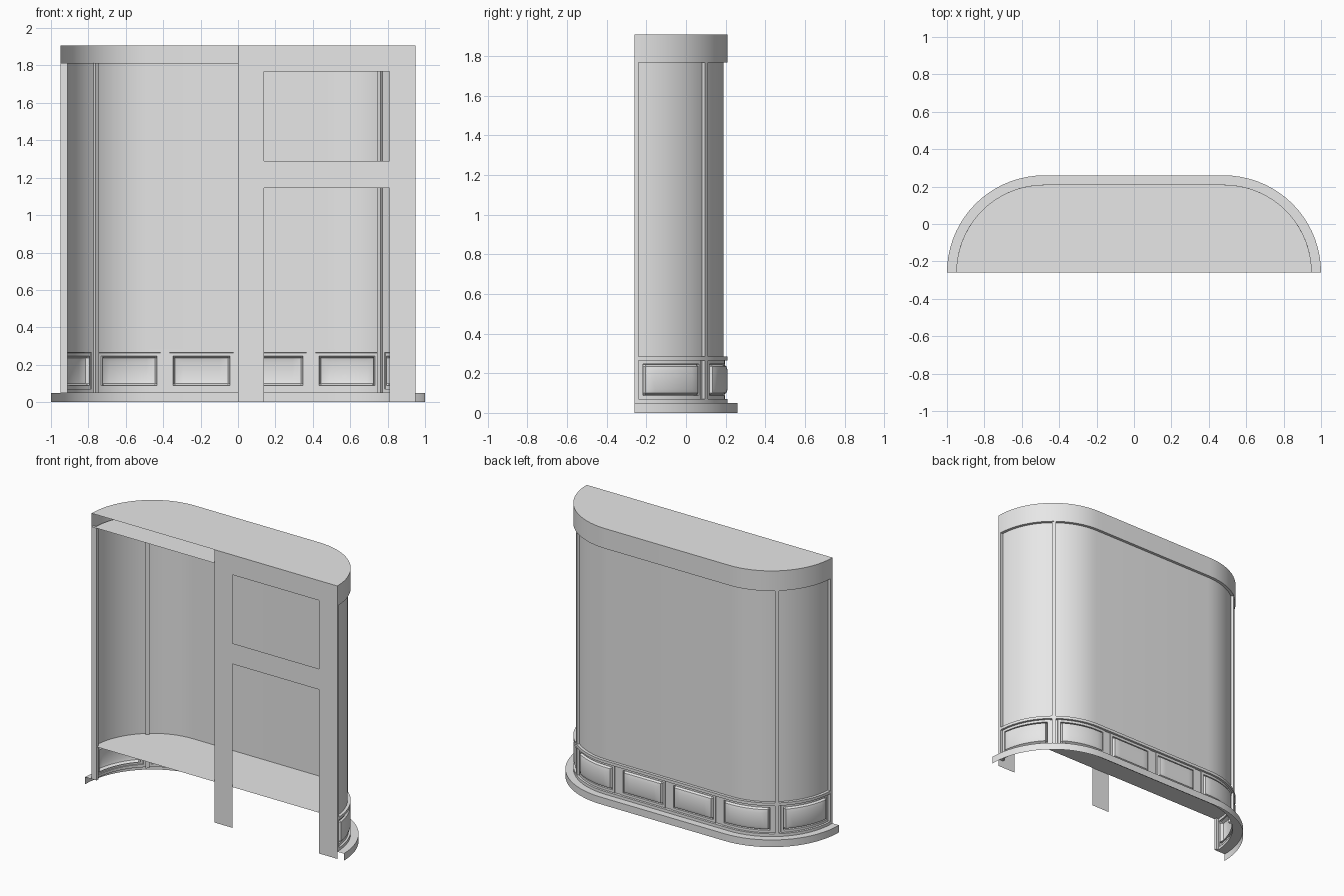
import bpy, bmesh, math

if "Cube" in bpy.data.objects:
    bpy.data.objects.remove(bpy.data.objects["Cube"])

CX, Y0, REF = 0.48, -0.26, 0.44          # corner centre, front plane, reference radius
HALF = CX + REF * math.pi / 2            # half length of the plan path
PANEL = HALF / 3                         # six equal bays along the path
TOP = 1.907

mat = bpy.data.materials.new("light_grey")
mat.diffuse_color = (0.8, 0.8, 0.8, 1)
mat.use_nodes = True
mat.node_tree.nodes["Principled BSDF"].inputs["Base Color"].default_value = mat.diffuse_color


def plan(s, r):
    """Point on the rounded plan at path position s and corner radius r."""
    a = abs(s)
    if a <= CX:
        return s, Y0 + r
    t = (a - CX) / REF
    return math.copysign(CX + r * math.sin(t), s), Y0 + r * math.cos(t)


def span(a, b, n):
    return [a + (b - a) * i / n for i in range(n + 1)]


PATH = span(-HALF, -CX, 18) + span(CX, HALF, 18)


def finish(name, bm, recalc=False):
    if recalc:
        bmesh.ops.recalc_face_normals(bm, faces=bm.faces)
    me = bpy.data.meshes.new(name)
    bm.to_mesh(me)
    bm.free()
    me.materials.append(mat)
    ob = bpy.data.objects.new(name, me)
    bpy.context.collection.objects.link(ob)
    bpy.ops.object.select_all(action='DESELECT')
    ob.select_set(True)
    bpy.context.view_layer.objects.active = ob
    bpy.ops.object.shade_smooth_by_angle(angle=math.radians(25))
    return ob


def surface(name, ss, rows, radius):
    """Grid along the path; radius(i, j) gives (r, z) per grid point."""
    bm = bmesh.new()
    g = []
    for i, s in enumerate(ss):
        col = []
        for j in range(rows):
            r, z = radius(i, j)
            col.append(bm.verts.new((*plan(s, r), z)))
        g.append(col)
    for i in range(len(ss) - 1):
        for j in range(rows - 1):
            bm.faces.new((g[i][j], g[i][j + 1], g[i + 1][j + 1], g[i + 1][j]))
    return finish(name, bm)


def sweep(name, profile):
    return surface(name, PATH, len(profile), lambda i, j: profile[j])


def plate(name, r, z):
    bm = bmesh.new()
    bm.faces.new([bm.verts.new((*plan(s, r), z)) for s in reversed(PATH)])
    return finish(name, bm)


def post(name, a, b, r0, r1, z0, z1):
    bm = bmesh.new()
    loops = [[bm.verts.new((*plan(s, r), z)) for s, r in
              ((a, r0), (b, r0), (b, r1), (a, r1))] for z in (z0, z1)]
    for k in range(4):
        n = (k + 1) % 4
        bm.faces.new((loops[0][k], loops[0][n], loops[1][n], loops[1][k]))
    bm.faces.new(loops[0])
    bm.faces.new(loops[1])
    return finish(name, bm, True)


# plinth, rails, wall and top band
sweep("plinth", [(0.52, 0), (0.52, 0.05), (0.45, 0.05)])
sweep("lower_rail", [(0.47, 0.05), (0.47, 0.07), (0.45, 0.07)])
sweep("upper_rail", [(0.45, 0.265), (0.47, 0.265), (0.47, 0.285), (0.45, 0.285)])
sweep("curved_wall", [(0.45, 0.285), (0.45, 1.813)])
sweep("top_band", [(0.45, 1.767), (0.47, 1.767), (0.47, TOP)])

# horizontal plates
plate("floor_plate", 0.45, 0.285)
plate("ceiling_plate", 0.45, 1.813)
plate("roof", 0.47, TOP)

# skirt with six raised panels, nested rings of changing depth
OFF = [0, 0.001, 0.018, 0.02, 0.03, 0.05]
RAD = [0.45, 0.456, 0.456, 0.444, 0.464, 0.47]
ss, ring_s = [], []
for k in range(6):
    a, b = -HALF + k * PANEL + 0.024, -HALF + (k + 1) * PANEL - 0.024
    mid = span(a + OFF[-1], b - OFF[-1], 10)
    ss += [a - 0.024] + [a + o for o in OFF[:-1]] + mid
    ss += [b - o for o in reversed(OFF[:-1])]
    ring_s += [0, 0, 1, 2, 3, 4] + [5] * len(mid) + [4, 3, 2, 1, 0]
ss.append(HALF)
ring_s.append(0)
zs = [0.05] + [0.07 + o for o in OFF] + [0.265 - o for o in reversed(OFF)] + [0.285]
ring_z = [0, 0, 1, 2, 3, 4, 5, 5, 4, 3, 2, 1, 0, 0]
surface("panelled_skirt", ss, len(zs),
        lambda i, j: (RAD[min(ring_s[i], ring_z[j])], zs[j]))

# upright posts: two on the corners, two at the open ends
for side, tag in ((-1, "left"), (1, "right")):
    c = side * (HALF - PANEL)
    post(tag + "_corner_post", c - 0.012, c + 0.012, 0.432, 0.468, 0.05, 1.813)
    post(tag + "_end_post", side * (HALF - 0.02), side * HALF, 0.432, 0.47, 0.05, 1.813)

# flat front frame on the right half with two openings
bm = bmesh.new()
xs, zf = [0, 0.14, 0.81, 0.95], [0, 1.145, 1.29, 1.768, TOP]
g = [[bm.verts.new((x, Y0, z)) for z in zf] for x in xs]
for i in range(3):
    for j in range(4):
        if i == 1 and j in (0, 2):
            continue
        bm.faces.new((g[i][j], g[i + 1][j], g[i + 1][j + 1], g[i][j + 1]))
finish("front_frame", bm)
